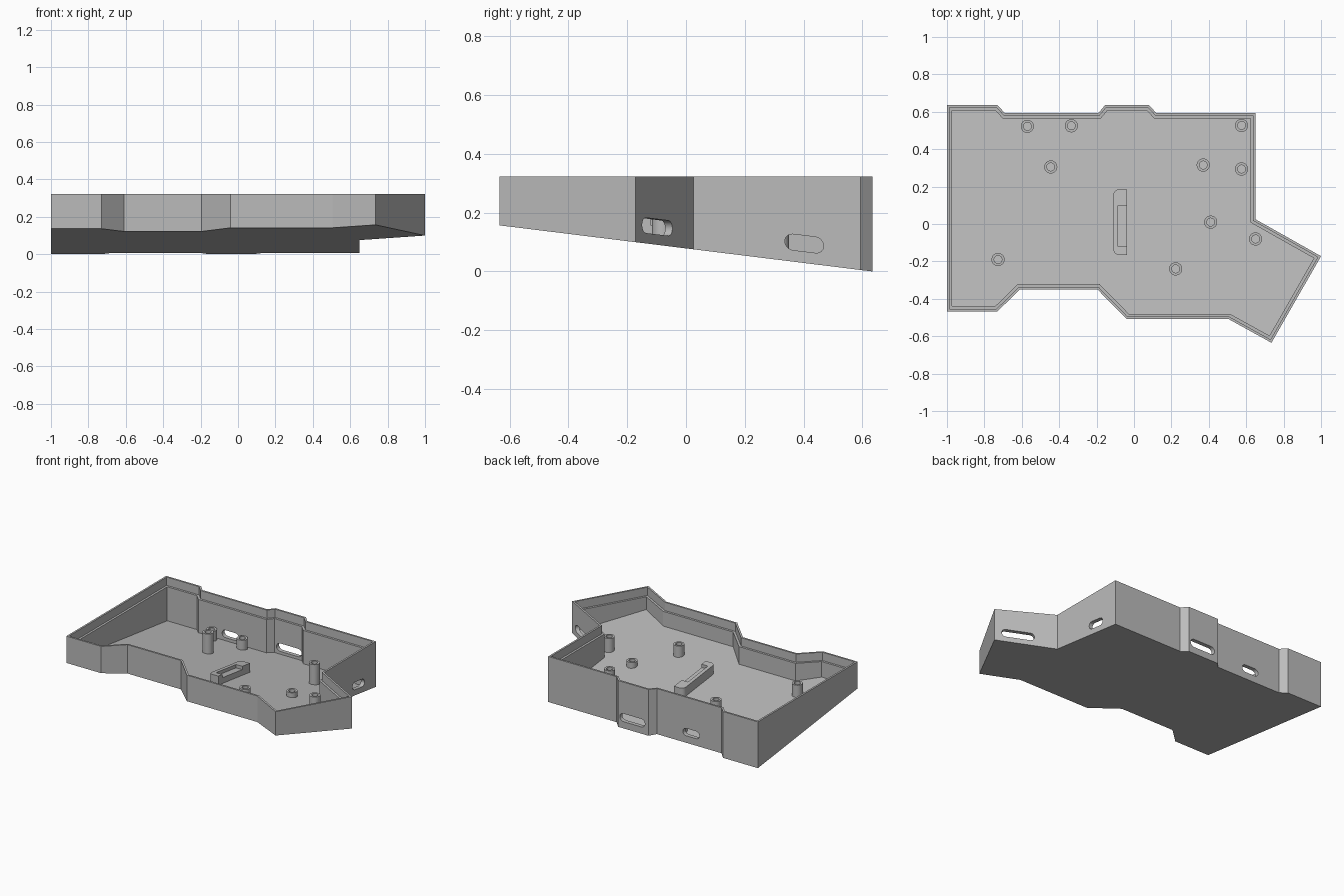
import bpy, bmesh, math
from mathutils import Vector

if "Cube" in bpy.data.objects:
    bpy.data.objects.remove(bpy.data.objects["Cube"])

TOP, LIP, WALL, LEDGE, FLOOR = 0.323, 0.013, 0.028, 0.265, 0.024

grey = bpy.data.materials.new("plain_grey")
grey.diffuse_color = (0.5, 0.5, 0.5, 1)
grey.use_nodes = True
grey.node_tree.nodes["Principled BSDF"].inputs["Base Color"].default_value = grey.diffuse_color


def base(y, h=0.0):
    """Height of the tilted underside at y, plus h."""
    return 0.0785 - 0.1236 * y + h


def loft(name, rings):
    """Skin matching rings of points and cap both ends."""
    bm = bmesh.new()
    loops = [[bm.verts.new(p) for p in r] for r in rings]
    n = len(loops[0])
    for a, b in zip(loops, loops[1:]):
        for i in range(n):
            j = (i + 1) % n
            bm.faces.new((a[i], a[j], b[j], b[i]))
    bm.faces.new(loops[0][::-1])
    bm.faces.new(loops[-1])
    bmesh.ops.recalc_face_normals(bm, faces=bm.faces)
    me = bpy.data.meshes.new(name)
    bm.to_mesh(me)
    bm.free()
    ob = bpy.data.objects.new(name, me)
    bpy.context.collection.objects.link(ob)
    me.materials.append(grey)
    return ob


def select(ob):
    bpy.ops.object.select_all(action='DESELECT')
    ob.select_set(True)
    bpy.context.view_layer.objects.active = ob


def smooth(ob):
    select(ob)
    bpy.ops.object.shade_smooth_by_angle(angle=math.radians(25))


# Case outline, clockwise from the back left corner
outline = [Vector(p) for p in (
    (-1, .635), (-.73, .635), (-.69, .593), (-.19, .593), (-.155, .635), (.08, .635),
    (.12, .593), (.65, .593), (.65, .025), (1, -.172), (.735, -.635), (.505, -.508),
    (-.04, -.508), (-.195, -.35), (-.61, -.35), (-.73, -.467), (-1, -.467))]


def inset(pts, d):
    out = []
    for i, p in enumerate(pts):
        a = (p - pts[i - 1]).normalized()
        b = (pts[(i + 1) % len(pts)] - p).normalized()
        na, nb = Vector((a.y, -a.x)), Vector((b.y, -b.x))
        out.append(p + (na + nb) * d / (1 + na.dot(nb)))
    return out


# Tray shell with stepped rim
lip, inner = inset(outline, LIP), inset(outline, WALL)
case = loft("case_tray", [
    [(p.x, p.y, base(p.y)) for p in outline],
    [(p.x, p.y, TOP) for p in outline],
    [(p.x, p.y, TOP) for p in lip],
    [(p.x, p.y, LEDGE) for p in lip],
    [(p.x, p.y, LEDGE) for p in inner],
    [(p.x, p.y, base(p.y, FLOOR)) for p in inner]])


def slot(center, along, length, height):
    """Cut a round-ended slot through the wall, following the floor tilt."""
    d = Vector((along[0], along[1], 0)).normalized()
    n = Vector((d.y, -d.x, 0))
    d.z = -0.1236 * d.y
    c, r, ring = Vector(center), height / 2, []
    for s in (1, -1):
        for k in range(9):
            a = -math.pi / 2 + math.pi * k / 8
            ring.append(c + d * s * (length / 2 - r + r * math.cos(a))
                        + Vector((0, 0, s * r * math.sin(a))))
    cutter = loft("slot_cutter", [[p + n * 0.06 for p in ring], [p - n * 0.06 for p in ring]])
    cutter.hide_render = True
    mod = case.modifiers.new("slot", 'BOOLEAN')
    mod.operation, mod.solver, mod.object = 'DIFFERENCE', 'EXACT', cutter
    select(case)
    bpy.ops.object.modifier_apply(modifier=mod.name)
    bpy.data.objects.remove(cutter)


# Port openings: angled wall, right wall, two in the back wall
slot((.868, -.098, .152), (.35, -.197), .21, .052)
slot((.65, .402, .095), (0, 1), .132, .054)
slot((-.03, .62, .075), (1, 0), .195, .056)
slot((-.455, .58, .08), (1, 0), .128, .052)
smooth(case)


# Screw posts: x, y, top height
def circle(x, y, r, z):
    return [(x + r * math.cos(t), y + r * math.sin(t), z(y + r * math.sin(t)))
            for t in (2 * math.pi * k / 32 for k in range(32))]


posts = [(-.445, .305, .207), (.37, .315, .207), (.65, -.08, .207), (.223, -.24, .207),
         (-.727, -.19, .207), (-.57, .522, .109), (-.335, .525, .109), (.575, .527, .109),
         (.575, .294, .115), (.41, .01, .138)]
for x, y, top in posts:
    smooth(loft("screw_post", [
        circle(x, y, .035, lambda v: base(v, FLOOR - .005)),
        circle(x, y, .035, lambda v: top),
        circle(x, y, .021, lambda v: top),
        circle(x, y, .021, lambda v: base(v, FLOOR + .003))]))


# Central clip: C-shaped holder with a lower step inside
def block(name, pts, h):
    return loft(name, [[(x, y, base(y, FLOOR - .005)) for x, y in pts],
                       [(x, y, base(y, FLOOR + h)) for x, y in pts]])


x0, x1, xm, y0, y1, r = -.11, -.037, -.085, -.165, .185, .03
corner = [math.radians(15 * k) for k in range(7)]
profile = [(x1, y1), (x1, .1), (xm, .1), (xm, -.12), (x1, -.12), (x1, y0)]
profile += [(x0 + r - r * math.sin(a), y0 + r - r * math.cos(a)) for a in corner]
profile += [(x0 + r - r * math.cos(a), y1 - r + r * math.sin(a)) for a in corner]
smooth(block("clip_frame", profile, .063))
block("clip_step", [(xm - .005, -.13), (x1, -.13), (x1, .11), (xm - .005, .11)], .04)
